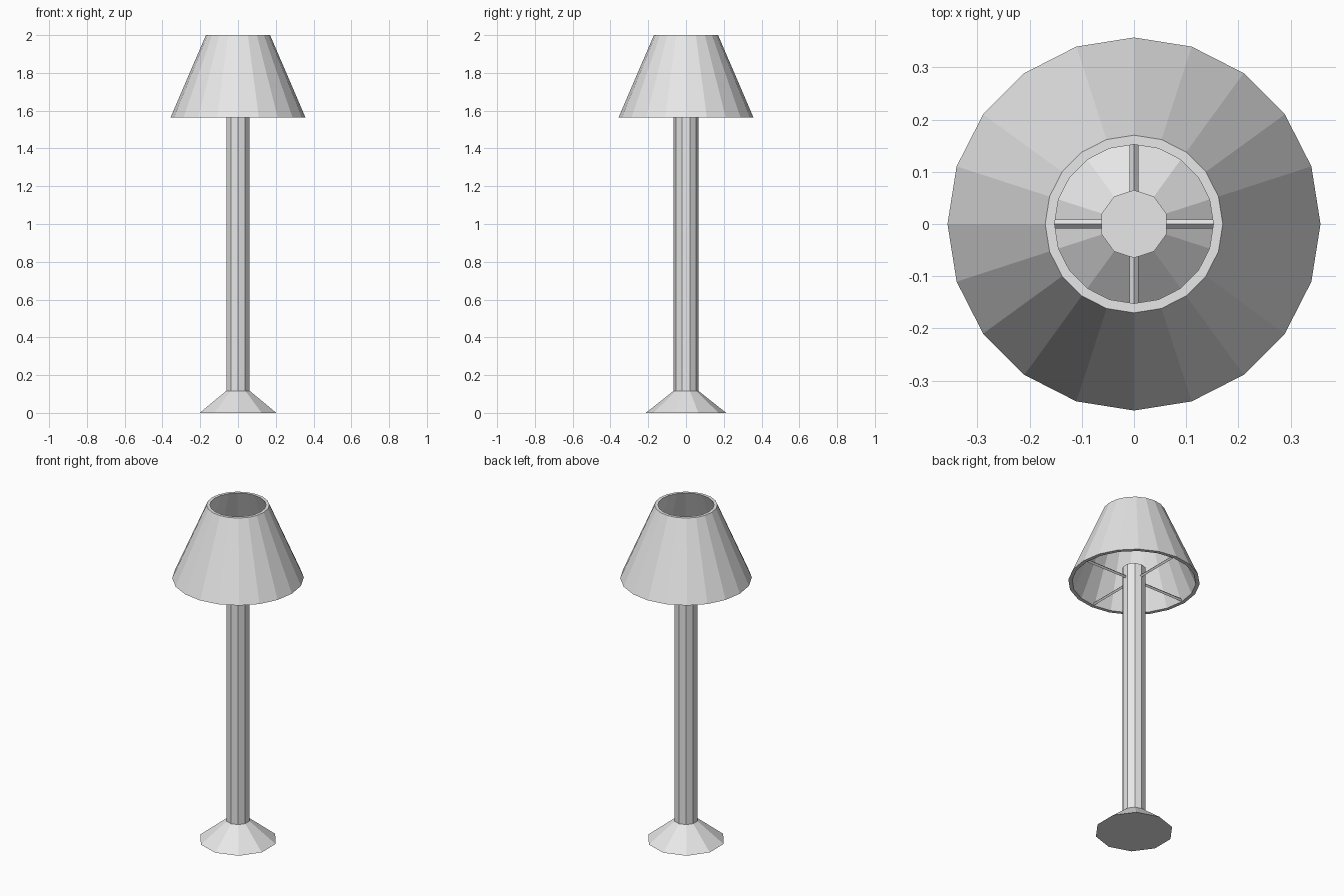
import bpy
import bmesh
from math import sin, cos, pi
from mathutils import Matrix, Vector

cube = bpy.data.objects.get("Cube")
if cube:
    bpy.data.objects.remove(cube, do_unlink=True)

# One plain grey for the whole lamp
GREY = (0.8, 0.8, 0.8, 1.0)
grey = bpy.data.materials.new("light_grey")
grey.use_nodes = True
grey.diffuse_color = GREY
grey.node_tree.nodes["Principled BSDF"].inputs["Base Color"].default_value = GREY

POLE_RADIUS = 0.065
BASE_TOP = 0.117
POLE_TOP = 1.645
SHADE_BOTTOM = 1.564


def add_object(name, bm):
    bmesh.ops.recalc_face_normals(bm, faces=bm.faces)
    mesh = bpy.data.meshes.new(name)
    bm.to_mesh(mesh)
    bm.free()
    mesh.materials.append(grey)
    obj = bpy.data.objects.new(name, mesh)
    bpy.context.collection.objects.link(obj)
    return obj


def turned(name, profile, sides, closed=False):
    """Facetted solid of revolution; a closed profile makes a hollow ring."""
    bm = bmesh.new()
    rings = []
    for radius, z in profile:
        angles = [pi / 2 + 2 * pi * i / sides for i in range(sides)]
        rings.append([bm.verts.new((radius * cos(a), radius * sin(a), z)) for a in angles])
    pairs = list(zip(rings, rings[1:]))
    if closed:
        pairs.append((rings[-1], rings[0]))
    else:
        bm.faces.new(rings[0])
        bm.faces.new(rings[-1])
    for low, high in pairs:
        for i in range(sides):
            j = (i + 1) % sides
            bm.faces.new((low[i], low[j], high[j], high[i]))
    return add_object(name, bm)


# Flared foot and ten-sided pole
turned("base", [(0.213, 0), (POLE_RADIUS, BASE_TOP)], 10)
turned("pole", [(POLE_RADIUS, BASE_TOP), (POLE_RADIUS, POLE_TOP)], 10)

# Hollow tapered shade, open at both ends
turned("shade", [(0.357, SHADE_BOTTOM), (0.17, 2.0), (0.152, 2.0), (0.336, SHADE_BOTTOM)],
       20, closed=True)

# Four thin diamond-section rods joining pole and shade
for k, side in enumerate(("left", "back", "right", "front")):
    start, end = 0.055, 0.338
    bm = bmesh.new()
    bmesh.ops.create_cone(bm, cap_ends=True, segments=4, radius1=0.009,
                          radius2=0.009, depth=end - start)
    place = (Matrix.Rotation(k * pi / 2, 4, 'Z')
             @ Matrix.Translation(Vector(((start + end) / 2, 0, 1.575)))
             @ Matrix.Rotation(pi / 2, 4, 'Y'))
    bmesh.ops.transform(bm, matrix=place, verts=bm.verts)
    add_object("shade_rod_" + side, bm)
